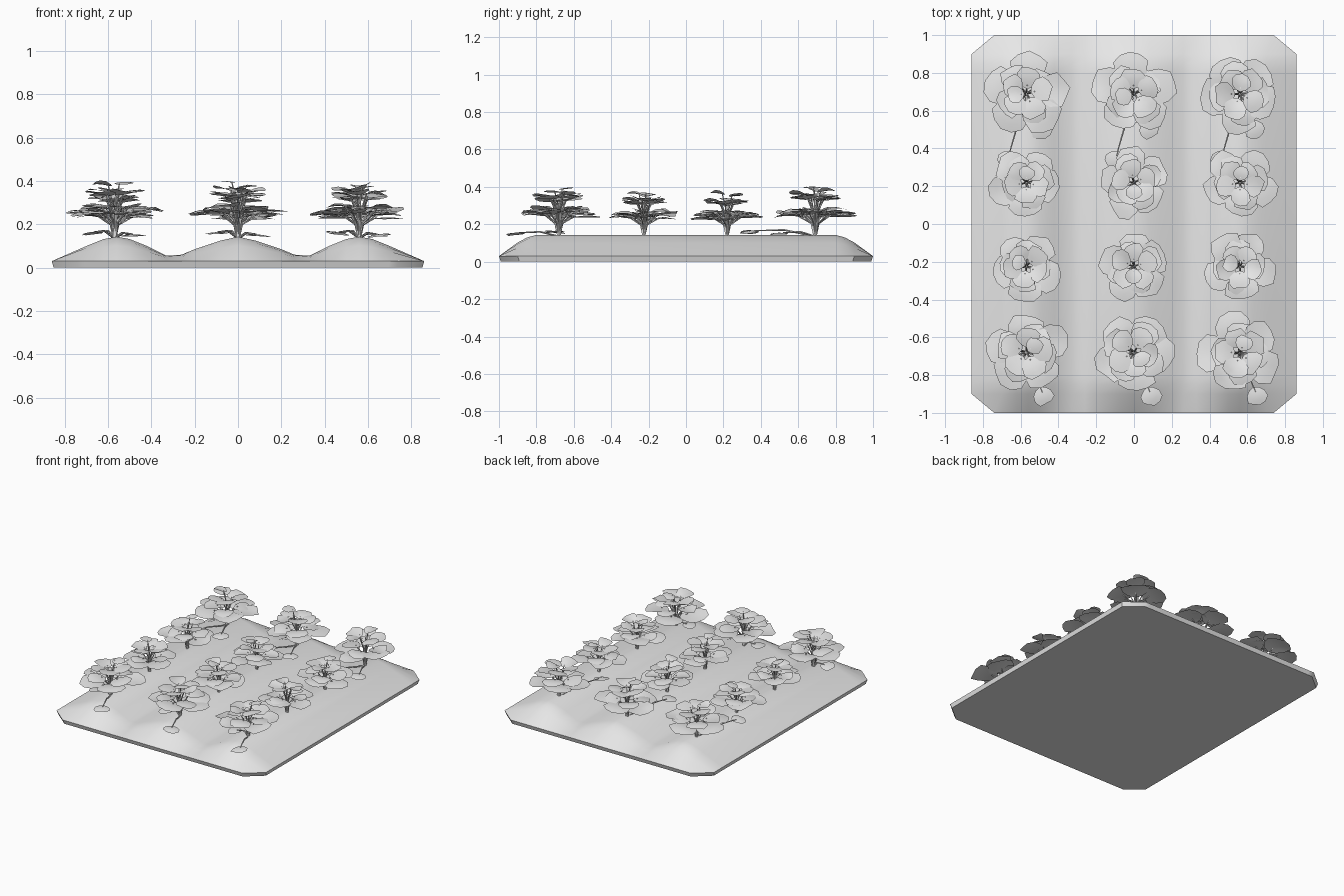
import bpy, bmesh, math, random
from mathutils import Vector

old = bpy.data.objects.get("Cube")
if old:
    bpy.data.objects.remove(old, do_unlink=True)

grey = bpy.data.materials.new("pale_grey")
grey.use_nodes = True
colour = (0.8, 0.8, 0.8, 1)
grey.diffuse_color = colour
grey.node_tree.nodes["Principled BSDF"].inputs["Base Color"].default_value = colour


def finish(bm, name, angle):
    mesh = bpy.data.meshes.new(name)
    bm.to_mesh(mesh)
    bm.free()
    mesh.materials.append(grey)
    ob = bpy.data.objects.new(name, mesh)
    bpy.context.collection.objects.link(ob)
    bpy.ops.object.select_all(action='DESELECT')
    ob.select_set(True)
    bpy.context.view_layer.objects.active = ob
    bpy.ops.object.shade_smooth_by_angle(angle=math.radians(angle))
    return ob


# Soil bed: a ridged cross-section lofted along y, mirrored in both directions
EDGE = 0.03
half = [(0, .143), (.08, .125), (.2, .085), (.26, .06), (.33, .055), (.42, .1),
        (.5, .132), (.56, .143), (.62, .132), (.7, .1), (.86, EDGE)]
section = [(-x, z) for x, z in reversed(half[1:])] + half
ends = [(1, 0), (.9, .64), (.85, .88), (.8, 1)]
stations = [(-y, f) for y, f in ends] + list(reversed(ends))
bm = bmesh.new()
rows = []
for y, f in stations:
    limit = .86 - 1.2 * max(0, abs(y) - .9)
    rows.append([bm.verts.new((max(-limit, min(limit, x)), y, EDGE + (z - EDGE) * f))
                 for x, z in section])
for a, b in zip(rows, rows[1:]):
    for i in range(len(section) - 1):
        bm.faces.new((a[i], a[i + 1], b[i + 1], b[i]))
rim = [e for e in bm.edges if e.is_boundary]
skirt = bmesh.ops.extrude_edge_only(bm, edges=rim)["geom"]
for v in skirt:
    if isinstance(v, bmesh.types.BMVert):
        v.co = (v.co.x * .99, v.co.y * .99, 0)
bmesh.ops.contextual_create(bm, geom=[e for e in bm.edges if e.is_boundary])
bmesh.ops.recalc_face_normals(bm, faces=bm.faces[:])
finish(bm, "soil_bed", 40)

# Half outline of a leaf: distance along the midrib, distance to the side
OUTLINE = [(0, 0), (.1, .25), (.35, .47), (.68, .5), (.92, .3), (1, 0)]


def add_leaf(bm, root, turn, length, width, rise, droop, cup, rng):
    """Rounded blade that starts at root and points outward along turn."""
    out = Vector((math.cos(turn), math.sin(turn), 0))
    side = Vector((-out.y, out.x, 0))
    skew = rng.uniform(-.02, .02)

    def place(u, v):
        z = rise * u - droop * u * u + cup * v * v + skew * v
        return bm.verts.new(root + out * u * length + side * v * width + Vector((0, 0, z)))

    loop = [(u, -v) for u, v in OUTLINE] + [(u, v) for u, v in OUTLINE[-2:0:-1]]
    outer, inner = [], []
    for u, v in loop:
        k = 1 + rng.uniform(-.08, .06)
        outer.append(place(u * k, v * k))
        inner.append(place(.5 + (u - .5) * .55, v * .55))
    centre = place(.5, 0)
    for i in range(len(loop)):
        j = (i + 1) % len(loop)
        bm.faces.new((outer[i], outer[j], inner[j], inner[i]))
        bm.faces.new((inner[i], inner[j], centre))


def add_stalk(bm, points, radii, sides=5):
    """Tapered tube through the points."""
    rings = []
    for i, p in enumerate(points):
        d = points[min(i + 1, len(points) - 1)] - points[max(i - 1, 0)]
        q = d.to_track_quat('Z', 'Y')
        rings.append([bm.verts.new(p + q @ Vector((math.cos(t) * radii[i], math.sin(t) * radii[i], 0)))
                      for t in (math.tau * k / sides for k in range(sides))])
    for a, b in zip(rings, rings[1:]):
        for k in range(sides):
            n = (k + 1) % sides
            bm.faces.new((a[k], a[n], b[n], b[k]))
    bm.faces.new(rings[0][::-1])
    bm.faces.new(rings[-1])


def polar(r, t, z):
    return Vector((r * math.cos(t), r * math.sin(t), z))


def build_plant(name, x, y, scale, seed):
    rng = random.Random(seed)
    bm = bmesh.new()
    add_stalk(bm, [Vector((0, 0, -.01)), Vector((0, 0, .04))], [.012, .014], 6)
    start = rng.uniform(0, math.tau)
    # whorl: count, inner radius, base height, length, width, rise, droop, stalk reach
    whorls = [(5, .045, .105, .175, .19, .05, .045, .05),
              (4, .04, .13, .125, .15, .04, .04, .03),
              (5, .025, .195, .115, .13, .04, .025, .02),
              (1, .01, .235, .09, .1, .03, .02, .02)]
    for w, (count, r, z, length, width, rise, droop, reach) in enumerate(whorls):
        for i in range(count):
            t = start + w * .6 + math.tau * i / count + rng.uniform(-.12, .12)
            root = polar(r, t, z + rng.uniform(-.015, .015))
            add_leaf(bm, root, t, length * rng.uniform(.9, 1.08), width * rng.uniform(.92, 1.06),
                     rise, droop, rng.uniform(-.03, .05), rng)
            tip = root + polar(reach, t, rise * reach / length)
            add_stalk(bm, [polar(.007, t, .01), polar(r * .45, t, z * .62), tip],
                      [.005, .0045, .003])
    bmesh.ops.scale(bm, vec=(scale,) * 3, verts=bm.verts[:])
    finish(bm, name, 35).location = (x, y, .14)


def build_runner(name, x, y, leaves, seed):
    """Low side leaves on thin arching stalks."""
    rng = random.Random(seed)
    bm = bmesh.new()
    for dx, dy, dz in leaves:
        target = Vector((dx, dy, dz))
        t = math.atan2(dy, dx)
        root = target - polar(.05, t, 0)
        add_leaf(bm, root, t, .1, .11, .02, .025, -.02, rng)
        mid = Vector((root.x * .55, root.y * .55, dz + .01))
        add_stalk(bm, [Vector((0, 0, -.005)), mid, root + polar(.03, t, .005)],
                  [.005, .005, .003])
    finish(bm, name, 35).location = (x, y, .14)


# Three ridges of four plants; the end rows are larger and carry low side leaves
ROWS = [(-.68, 1, [(.09, -.23, .01), (-.1, -.02, .02)]),
        (-.225, .88, None),
        (.22, .88, None),
        (.69, 1, [(.08, -.19, .01), (-.1, -.35, .02)])]
for c, x in enumerate((-.57, 0, .56)):
    for r, (y, scale, side_leaves) in enumerate(ROWS):
        label = f"{c + 1}_{r + 1}"
        build_plant("leafy_plant_" + label, x, y, scale, 10 * c + r)
        if side_leaves:
            build_runner("low_leaves_" + label, x, y, side_leaves, 50 + 10 * c + r)
